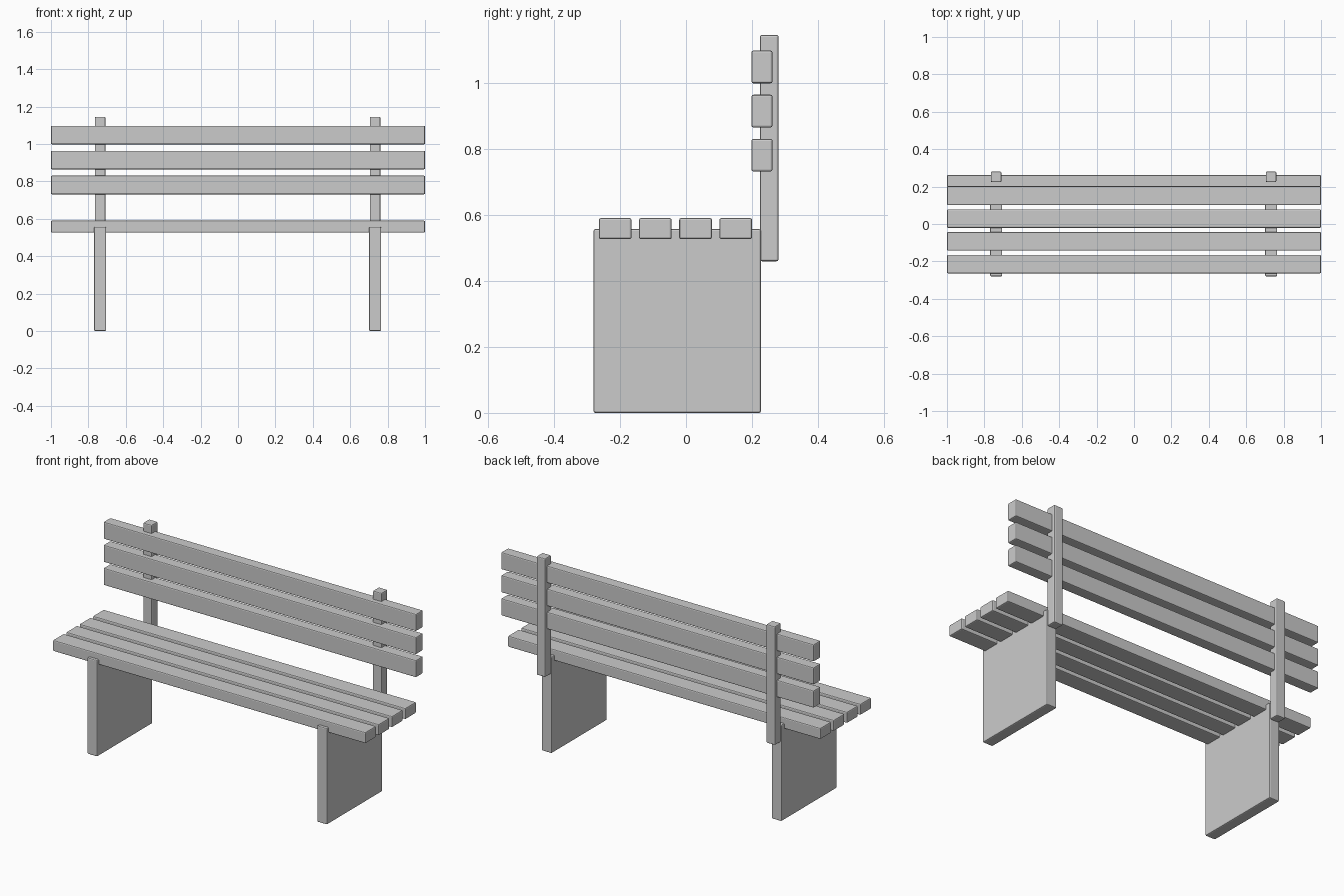
import bpy

if "Cube" in bpy.data.objects:
    bpy.data.objects.remove(bpy.data.objects["Cube"])


def beam(name, x, y, z):
    """Softly bevelled box spanning the given (min, max) ranges."""
    bpy.ops.mesh.primitive_cube_add(size=1, location=[(a + b) / 2 for a, b in (x, y, z)])
    ob = bpy.context.object
    ob.name = name
    ob.scale = [b - a for a, b in (x, y, z)]
    bpy.ops.object.transform_apply(location=False, rotation=False, scale=True)
    bev = ob.modifiers.new("soft_edges", 'BEVEL')
    bev.width = 0.006
    bev.segments = 2
    return ob


# seat slats
for i in range(4):
    y = -0.264 + i * 0.1217
    beam(f"seat_slat_{i + 1}", (-1, 1), (y, y + 0.099), (0.526, 0.59))

# backrest slats
for i in range(3):
    z = 0.731 + i * 0.1335
    beam(f"back_slat_{i + 1}", (-1, 1), (0.198, 0.262), (z, z + 0.099))

# leg panels and backrest posts on both sides
for side, cx in (("left", -0.737), ("right", 0.733)):
    beam(f"{side}_leg_panel", (cx - 0.032, cx + 0.032), (-0.28, 0.227), (0, 0.557))
    beam(f"{side}_back_post", (cx - 0.028, cx + 0.028), (0.224, 0.28), (0.459, 1.145))
